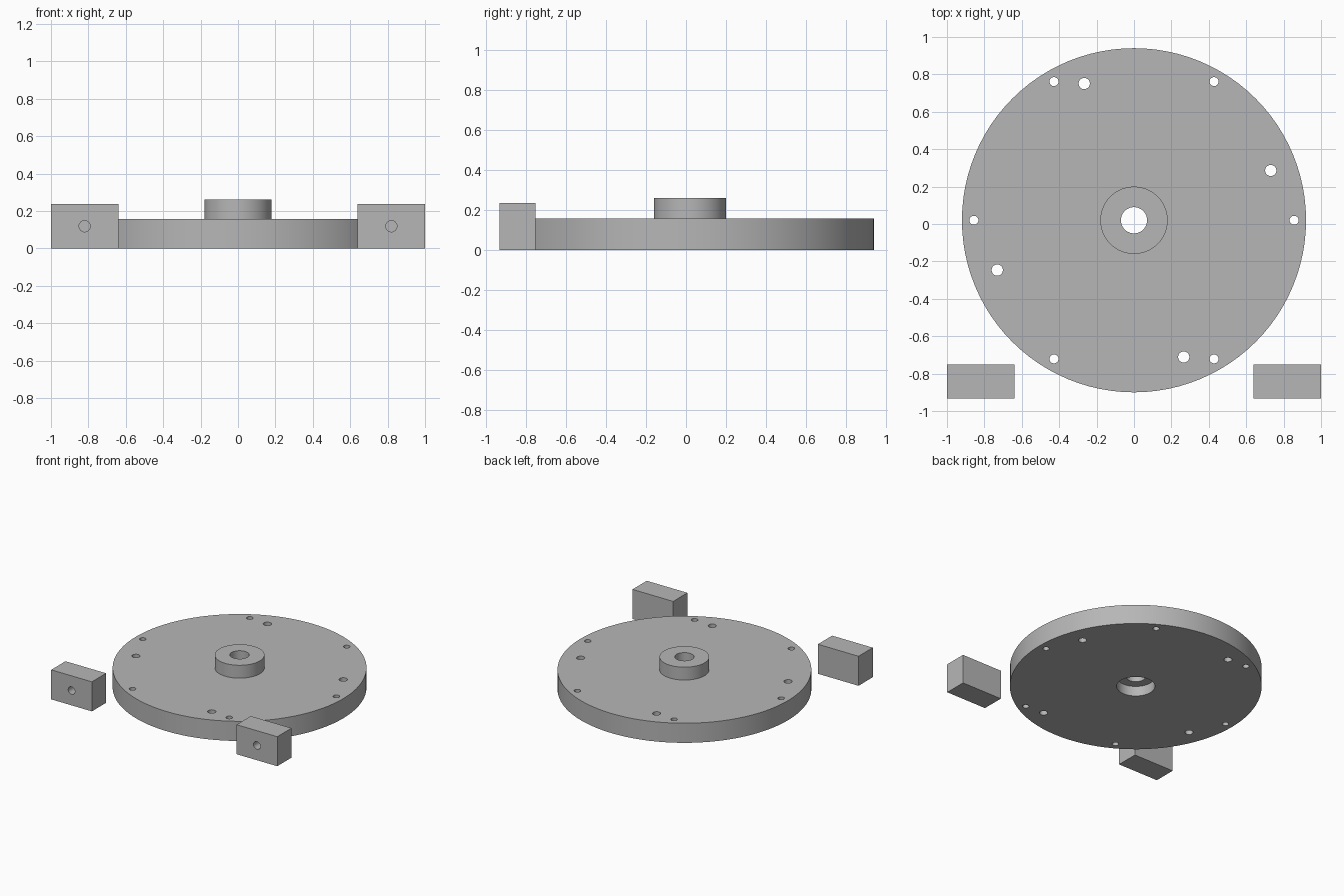
import bpy, bmesh
from math import sin, cos, pi, radians
from mathutils import Matrix, Vector

if "Cube" in bpy.data.objects:
    bpy.data.objects.remove(bpy.data.objects["Cube"], do_unlink=True)

GREY = (0.47, 0.47, 0.47, 1)
metal = bpy.data.materials.new("plain grey")
metal.use_nodes = True
metal.diffuse_color = GREY
metal.node_tree.nodes["Principled BSDF"].inputs["Base Color"].default_value = GREY

CENTRE_Y = 0.02


def make_object(name, bm):
    bmesh.ops.recalc_face_normals(bm, faces=bm.faces)
    mesh = bpy.data.meshes.new(name)
    bm.to_mesh(mesh)
    bm.free()
    mesh.materials.append(metal)
    obj = bpy.data.objects.new(name, mesh)
    bpy.context.collection.objects.link(obj)
    return obj


def lathe(name, profile, segments):
    """Revolve a closed (radius, height) profile around z."""
    bm = bmesh.new()
    rings = [[bm.verts.new((r * cos(2 * pi * i / segments), r * sin(2 * pi * i / segments), z))
              for i in range(segments)] for r, z in profile]
    for k, ring in enumerate(rings):
        nxt = rings[(k + 1) % len(rings)]
        for i in range(segments):
            j = (i + 1) % segments
            bm.faces.new((ring[i], ring[j], nxt[j], nxt[i]))
    return make_object(name, bm)


def drill(obj, holes):
    """Cut round holes given as (centre, radius, length, rotation)."""
    bm = bmesh.new()
    for centre, radius, length, rotation in holes:
        bmesh.ops.create_cone(bm, cap_ends=True, segments=32, radius1=radius, radius2=radius,
                              depth=length, matrix=Matrix.Translation(centre) @ rotation)
    cutter = make_object("hole_cutter", bm)
    cutter.hide_render = True
    mod = obj.modifiers.new("holes", "BOOLEAN")
    mod.operation = "DIFFERENCE"
    mod.solver = "EXACT"
    mod.object = cutter
    select(obj)
    bpy.ops.object.modifier_apply(modifier=mod.name)
    bpy.data.objects.remove(cutter, do_unlink=True)


def select(obj):
    bpy.ops.object.select_all(action="DESELECT")
    obj.select_set(True)
    bpy.context.view_layer.objects.active = obj


# Round plate with raised hub, central bore and counterbore underneath
plate = lathe("round_plate", [(0.07, 0.26), (0.18, 0.26), (0.18, 0.157), (0.92, 0.157),
                              (0.92, 0), (0.14, 0), (0.14, 0.08), (0.07, 0.08)], 96)

# Six small bolt holes on the outer circle, four larger ones further in
upright = Matrix.Identity(4)
bolt_circles = [(0.856, 0.024, 0, 6), (0.778, 0.03, 20, 4)]
drill(plate, [(Vector((d * cos(a), d * sin(a), 0.08)), r, 0.4, upright)
              for d, r, start, count in bolt_circles
              for a in (radians(start) + 2 * pi * i / count for i in range(count))])
plate.location.y = CENTRE_Y
select(plate)
bpy.ops.object.shade_smooth_by_angle(angle=radians(30))

# Two loose blocks at the front corners, each with a blind hole in its front
for side, label in ((1, "left"), (-1, "right")):
    bm = bmesh.new()
    bmesh.ops.create_cube(bm, size=1, matrix=Matrix.Translation((side * 0.82, -0.842, 0.118))
                          @ Matrix.Diagonal((0.36, 0.18, 0.236, 1)))
    block = make_object(label + "_block", bm)
    drill(block, [(Vector((side * 0.82, -0.932, 0.118)), 0.03, 0.24, Matrix.Rotation(pi / 2, 4, "X"))])
    select(block)
    bpy.ops.object.shade_smooth_by_angle(angle=radians(30))
